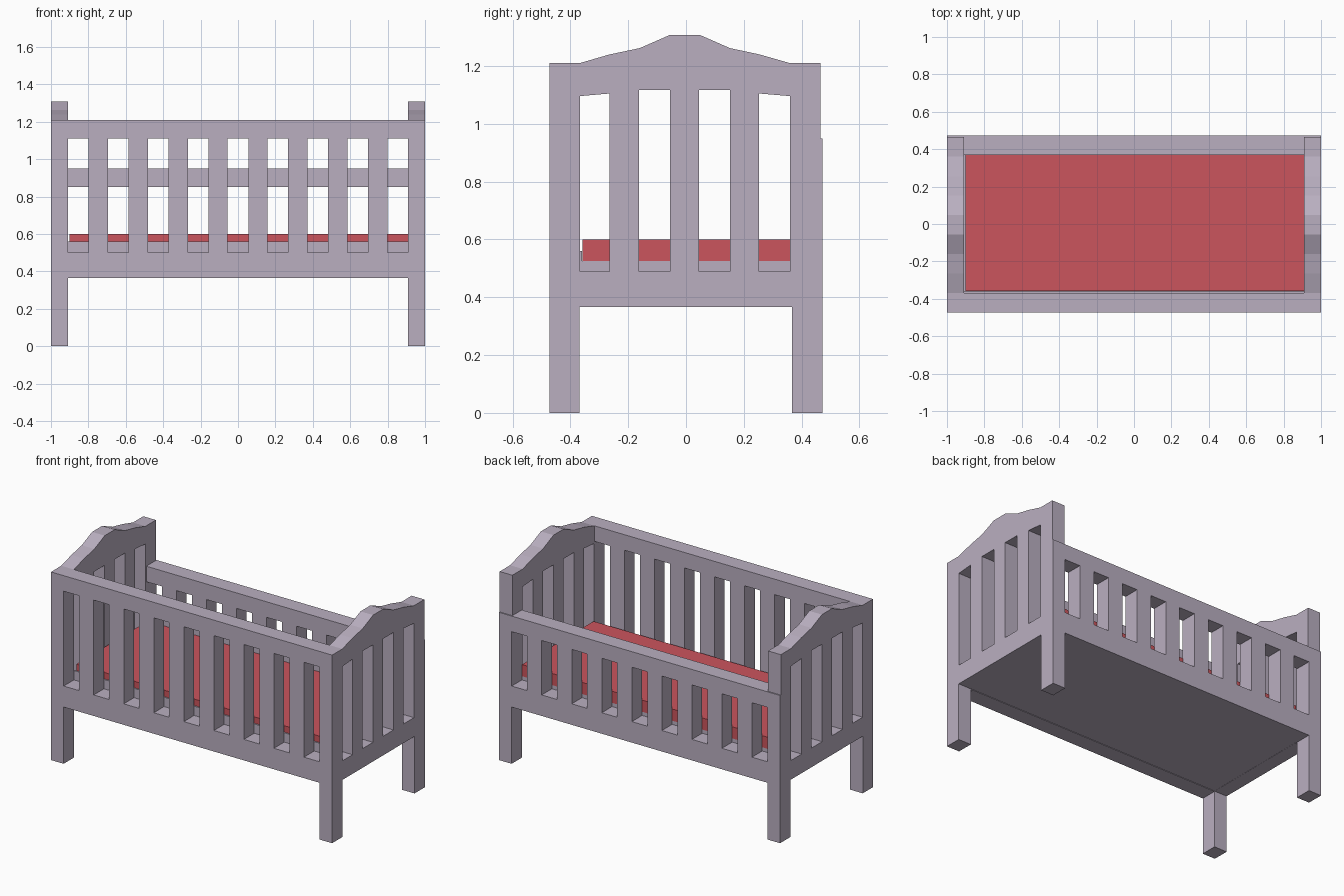
import bpy, bmesh, math
from mathutils import Matrix

if "Cube" in bpy.data.objects:
    bpy.data.objects.remove(bpy.data.objects["Cube"])


def material(name, rgb):
    m = bpy.data.materials.new(name)
    m.diffuse_color = (*rgb, 1)
    m.use_nodes = True
    m.node_tree.nodes["Principled BSDF"].inputs["Base Color"].default_value = m.diffuse_color
    return m


MAUVE = material("mauve_paint", (0.49, 0.43, 0.53))
RED = material("red_fabric", (0.60, 0.09, 0.11))


def boxes(name, spans, mat):
    """One object made of boxes given as (x0, x1, y0, y1, z0, z1)."""
    bm = bmesh.new()
    for x0, x1, y0, y1, z0, z1 in spans:
        mtx = Matrix.Translation(((x0 + x1) / 2, (y0 + y1) / 2, (z0 + z1) / 2))
        mtx = mtx @ Matrix.Diagonal((x1 - x0, y1 - y0, z1 - z0, 1))
        bmesh.ops.create_cube(bm, size=1, matrix=mtx)
    me = bpy.data.meshes.new(name)
    bm.to_mesh(me)
    bm.free()
    me.materials.append(mat)
    ob = bpy.data.objects.new(name, me)
    bpy.context.collection.objects.link(ob)
    return ob


def side_panel(name, y0, y1, top, hole_top):
    """Slatted long side: two rails joined by eight slats."""
    spans = [(-0.91, 0.91, y0, y1, 0.365, 0.50),
             (-0.91, 0.91, y0, y1, hole_top, top)]
    for i in range(8):
        c = (i - 3.5) * 0.2137
        spans.append((c - 0.052, c + 0.052, y0, y1, 0.50, hole_top))
    boxes(name, spans, MAUVE)


def end_panel(name, x, loops):
    """Headboard: outline with holes in the yz plane, extruded along x."""
    cu = bpy.data.curves.new(name, 'CURVE')
    cu.dimensions = '2D'
    cu.fill_mode = 'BOTH'
    cu.extrude = 0.045
    for pts in loops:
        sp = cu.splines.new('POLY')
        sp.points.add(len(pts) - 1)
        for p, (y, z) in zip(sp.points, pts):
            p.co = (y, z, 0, 1)
        sp.use_cyclic_u = True
    tmp = bpy.data.objects.new(name + "_curve", cu)
    bpy.context.collection.objects.link(tmp)
    dg = bpy.context.evaluated_depsgraph_get()
    me = bpy.data.meshes.new_from_object(tmp.evaluated_get(dg))
    bpy.data.objects.remove(tmp)
    me.materials.clear()
    me.materials.append(MAUVE)
    bm = bmesh.new()
    bm.from_mesh(me)
    bmesh.ops.remove_doubles(bm, verts=bm.verts, dist=0.0005)
    bmesh.ops.recalc_face_normals(bm, faces=bm.faces)
    for f in bm.faces:
        f.smooth = False
    bm.to_mesh(me)
    bm.free()
    ob = bpy.data.objects.new(name, me)
    ob.rotation_euler = (math.pi / 2, 0, math.pi / 2)
    ob.location.x = x
    bpy.context.collection.objects.link(ob)


# Long sides: tall at the front, low at the back
side_panel("front_side", -0.472, -0.368, 1.21, 1.11)
side_panel("back_side", 0.368, 0.472, 0.95, 0.85)

# Ends with legs, slots and a crested top
outline = [(-0.472, 0), (-0.368, 0), (-0.368, 0.367), (0.366, 0.367),
           (0.366, 0), (0.472, 0), (0.472, 0.95), (0.465, 0.95),
           (0.465, 1.21), (0.36, 1.21), (0.255, 1.24), (0.152, 1.262),
           (0.047, 1.308), (-0.055, 1.308), (-0.16, 1.262), (-0.265, 1.24),
           (-0.368, 1.21), (-0.472, 1.21)]
slots = []
for y0, y1, za, zb in ((-0.367, -0.264, 1.096, 1.105), (-0.162, -0.056, 1.117, 1.117),
                       (0.045, 0.152, 1.117, 1.117), (0.253, 0.36, 1.105, 1.096)):
    slots.append([(y0, 0.49), (y0, za), (y1, zb), (y1, 0.49)])
end_panel("left_end", -0.955, [outline] + slots)
end_panel("right_end", 0.955, [outline] + slots)

# Bed base with a low lip along the front and left
boxes("bed_base", [(-0.91, 0.91, -0.368, 0.368, 0.368, 0.525),
                   (-0.91, 0.91, -0.368, -0.36, 0.525, 0.56)], MAUVE)

# Mattress
boxes("mattress", [(-0.90, 0.908, -0.358, 0.37, 0.525, 0.60)], RED)
